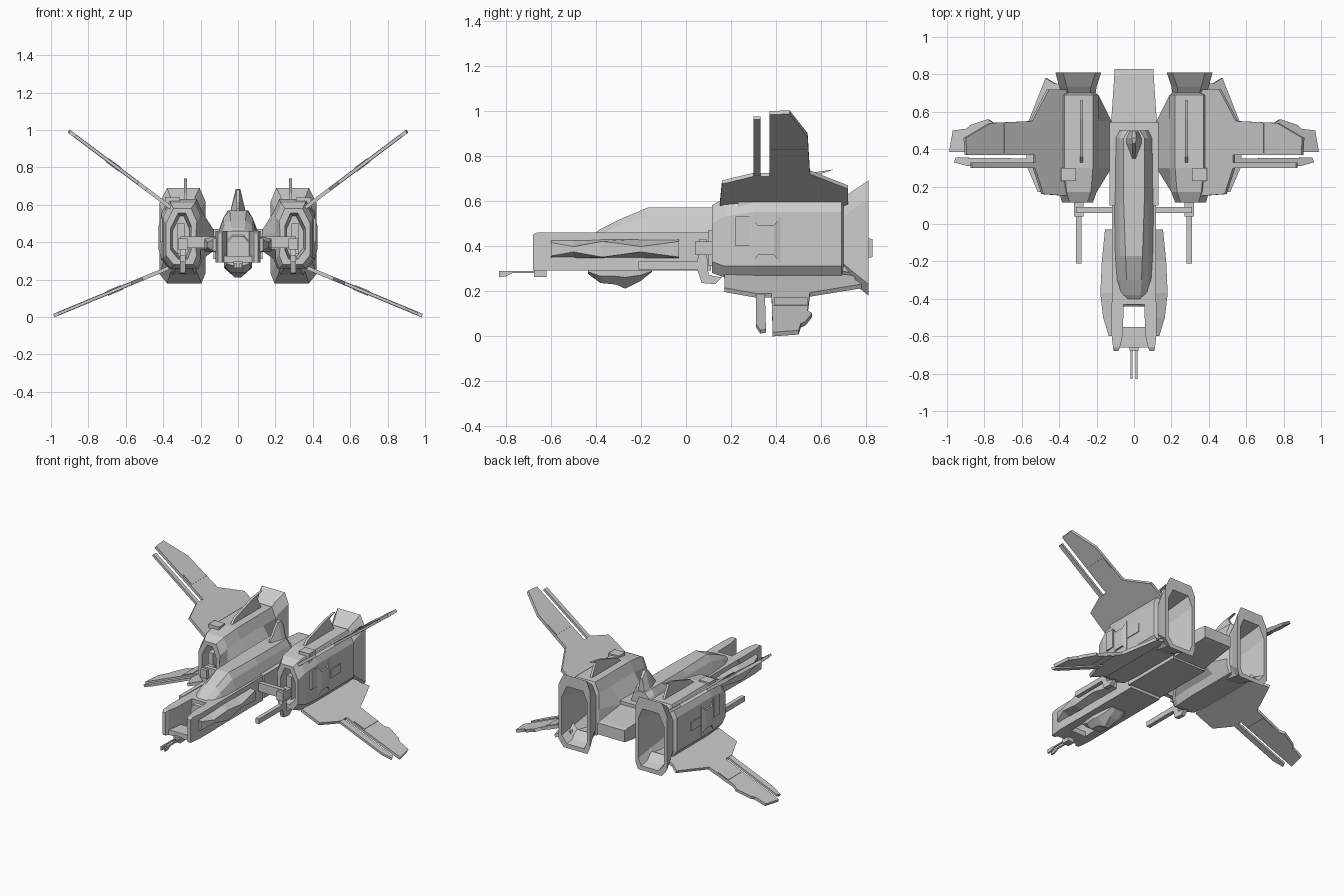
import bpy, bmesh, math
from mathutils import Vector


def finish(name, bm, mirror):
    bmesh.ops.recalc_face_normals(bm, faces=bm.faces[:])
    me = bpy.data.meshes.new(name)
    bm.to_mesh(me)
    bm.free()
    ob = bpy.data.objects.new(name, me)
    bpy.context.collection.objects.link(ob)
    if mirror:
        m = ob.modifiers.new("mirror", 'MIRROR')
        m.use_mirror_merge = False
    return ob


def loft(name, sections, mirror=False):
    """Skin a list of (y, [(x, z), ...]) rings and cap both ends."""
    bm = bmesh.new()
    rings = [[bm.verts.new((x, y, z)) for x, z in pts] for y, pts in sections]
    n = len(rings[0])
    for a, b in zip(rings, rings[1:]):
        for i in range(n):
            j = (i + 1) % n
            bm.faces.new((a[i], a[j], b[j], b[i]))
    bm.faces.new(rings[0])
    bm.faces.new(rings[-1])
    return finish(name, bm, mirror)


def rect(x0, x1, z0, z1):
    return [(x0, z0), (x1, z0), (x1, z1), (x0, z1)]


def box(name, x0, x1, y0, y1, z0, z1, mirror=False):
    return loft(name, [(y0, rect(x0, x1, z0, z1)), (y1, rect(x0, x1, z0, z1))], mirror)


def prism(name, pts, to3d, offset, mirror=True):
    """Extrude an outline, mapped to 3D by to3d, by +-offset."""
    bm = bmesh.new()
    o = Vector(offset)
    a = [bm.verts.new(Vector(to3d(*p)) + o) for p in pts]
    b = [bm.verts.new(Vector(to3d(*p)) - o) for p in pts]
    bm.faces.new(a)
    bm.faces.new(b[::-1])
    for i in range(len(pts)):
        j = (i + 1) % len(pts)
        bm.faces.new((a[i], b[i], b[j], a[j]))
    return finish(name, bm, mirror)


def wing(name, pts, x0, z0, slope, t=0.01):
    n = Vector((-slope, 0, 1)).normalized() * t
    return prism(name, pts, lambda x, y: (x, y, z0 + slope * (x - x0)), n)


def sym(half):
    """Complete a ring from its right half, listed bottom to top."""
    return half + [(-x, z) for x, z in reversed(half)]


# Engine nacelles: intake recess, body with inner bulge, flared hollow nozzle
def ring(xi, xb, xo, zb, zt):
    return [(xb + .02, zb), (xo - .04, zb), (xo, zb + .05), (xo, zt - .08), (xo - .04, zt),
            (xb + .03, zt), (xb, zt - .07), (xi, .45), (xi, .36), (xb, zb + .05)]


loft("engine_nacelle", [
    (.24, ring(.26, .26, .35, .32, .54)),
    (.115, ring(.25, .25, .36, .31, .555)),
    (.115, ring(.225, .22, .385, .28, .58)),
    (.17, ring(.20, .20, .40, .26, .61)),
    (.30, ring(.12, .19, .412, .26, .63)),
    (.55, ring(.12, .19, .412, .26, .63)),
    (.69, ring(.19, .19, .412, .26, .63)),
    (.70, ring(.205, .205, .39, .27, .61)),
    (.735, ring(.20, .20, .40, .24, .64)),
    (.81, ring(.175, .175, .42, .18, .69)),
    (.81, ring(.20, .20, .395, .21, .61)),
    (.50, ring(.24, .24, .36, .29, .54))], True)
box("intake_vane", .285, .325, .13, .24, .34, .50, True)

# Nacelle details: outer relief, side panels, top box and dorsal fin
loft("side_relief", [(.29, rect(.40, .413, .32, .53)), (.32, rect(.40, .424, .36, .49)),
                     (.39, rect(.40, .424, .36, .49)), (.42, rect(.40, .413, .32, .53))], True)
box("front_side_panel", .40, .417, .22, .285, .40, .53, True)
box("rear_side_panel", .40, .417, .43, .54, .40, .46, True)
box("top_box", .31, .39, .23, .30, .56, .64, True)
prism("nacelle_fin", [(.31, .61), (.66, .61), (.60, .72), (.66, .74), (.56, .725), (.36, .66)],
      lambda y, z: (.282, y, z), (.008, 0, 0))

# Wings: fanned root plate with a long outer panel and a slim leading blade
UP, LOW = (.38, .60, .75), (.40, .25, -.415)
wing("upper_wing", [(.36, .15), (.49, .16), (.535, .30), (.535, .37), (.90, .37), (.905, .46),
                    (.77, .54), (.55, .55), (.46, .72), (.36, .72)], *UP)
wing("upper_blade", [(.50, .30), (.87, .30), (.87, .33), (.50, .33)], *UP, .008)
wing("upper_wing_panel", [(.63, .38), (.70, .38), (.70, .54), (.63, .54)], *UP, .013)
wing("lower_wing", [(.37, .17), (.51, .17), (.57, .31), (.57, .38), (.985, .385), (.965, .50),
                    (.89, .51), (.87, .53), (.78, .56), (.75, .54), (.56, .55), (.47, .78),
                    (.42, .75), (.37, .75)], *LOW)
wing("lower_blade", [(.54, .31), (.89, .31), (.96, .33), (.95, .355), (.54, .35)], *LOW, .008)
wing("lower_wing_panel", [(.62, .39), (.70, .39), (.70, .54), (.62, .54)], *LOW, .014)

# Rear hull between the engines and tail slab
box("center_hull", -.13, .13, .10, .545, .31, .47)
loft("tail_slab", [(.50, rect(-.125, .125, .32, .45)), (.80, rect(-.105, .105, .345, .435)),
                   (.828, rect(-.105, .105, .35, .43))])

# Forward hull and forked nose
box("forward_hull", -.118, .118, -.43, .11, .29, .46)
loft("nose_prong", [(-.68, rect(.085, .108, .29, .45)), (-.66, rect(.075, .112, .29, .46)),
                    (-.59, rect(.06, .12, .29, .46)), (-.42, rect(.055, .12, .29, .46))], True)
box("nose_floor", -.08, .08, -.66, -.55, .29, .325)

# Faceted armour on the sides of the forward hull
loft("side_armour", [(y, [(.11, .345), (xo, .385 - h), (xo, .385 + h), (.11, .43)]) for y, xo, h in
                     [(-.60, .135, .03), (-.50, .165, .012), (-.37, .18, .035), (-.20, .172, .012),
                      (-.03, .155, .035)]], True)

# Canopy and spine
loft("canopy_spine", [
    (-.44, sym([(.05, .31), (.06, .34), (.055, .40), (.03, .43)])),
    (-.38, sym([(.06, .31), (.08, .42), (.07, .45), (.035, .475)])),
    (-.30, sym([(.07, .31), (.095, .45), (.075, .49), (.04, .515)])),
    (-.17, sym([(.07, .31), (.10, .46), (.078, .53), (.045, .57)])),
    (.11, sym([(.07, .31), (.105, .46), (.078, .53), (.055, .57)])),
    (.46, sym([(.07, .31), (.10, .46), (.075, .53), (.055, .57)])),
    (.50, sym([(.07, .31), (.08, .46), (.06, .52), (.03, .55)]))])

# Tail fin
loft("tail_fin", [
    (.35, sym([(.012, .56), (.006, .58)])), (.43, sym([(.042, .56), (.008, .68)])),
    (.46, sym([(.042, .56), (.012, .685)])), (.495, sym([(.025, .55), (.008, .64)]))])

# Belly turret
loft("belly_turret", [
    (-.435, sym([(.03, .275), (.06, .285), (.06, .30)])),
    (-.38, sym([(.035, .235), (.07, .265), (.07, .30)])),
    (-.31, sym([(.035, .228), (.075, .265), (.075, .30)])),
    (-.27, sym([(.015, .21), (.072, .26), (.072, .30)])),
    (-.20, sym([(.03, .245), (.065, .27), (.065, .30)])),
    (-.15, sym([(.03, .285), (.055, .288), (.055, .30)]))])

# Twin nose guns
box("nose_gun_mount", -.025, .025, -.675, -.62, .262, .30)
box("nose_gun_barrel", .008, .018, -.80, -.65, .279, .288, True)
loft("nose_gun_muzzle", [(-.83, rect(.008, .02, .262, .288)), (-.80, rect(.008, .02, .264, .288)),
                         (-.77, rect(.008, .018, .28, .288))], True)

# Side cannons hung from a crossbar
box("cannon_crossbar", -.31, .31, .06, .09, .37, .43)
prism("cannon", [(-.21, .295), (.05, .295), (.07, .235), (.13, .23), (.16, .26), (.10, .27),
                 (.09, .40), (.06, .40), (.05, .33), (-.21, .33)],
      lambda y, z: (.295, y, z), (.014, 0, 0))
box("cannon_bracket", .27, .32, .04, .14, .36, .42, True)
